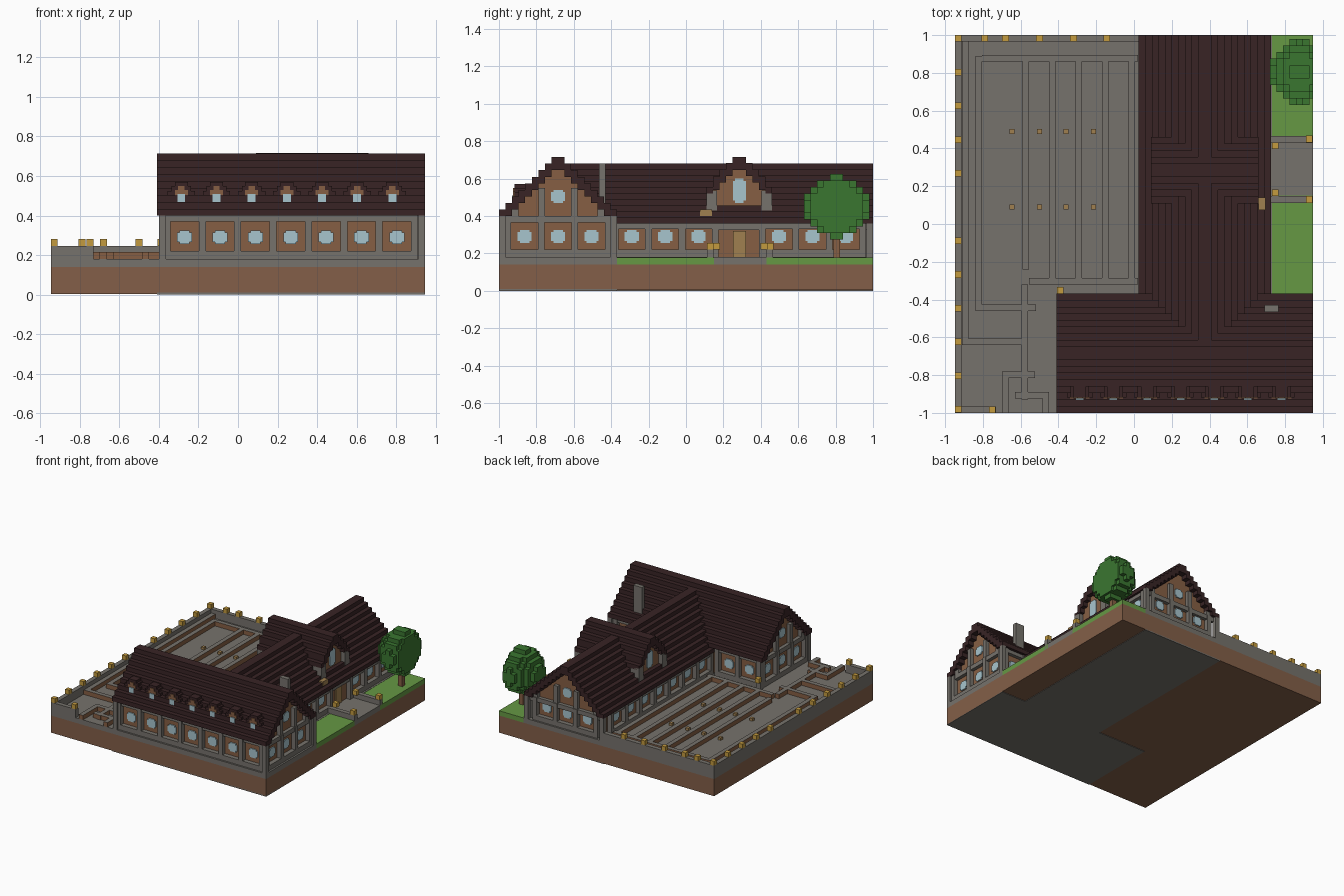
import bpy
import bmesh
import math

if "Cube" in bpy.data.objects:
    bpy.data.objects.remove(bpy.data.objects["Cube"], do_unlink=True)

V = 2 / 57          # block size
X, Y = 27 * V, 1.0  # half extents of the plot
GROUND, FLOOR, SILL = 0.14, 0.18, 0.22


def material(name, r, g, b):
    m = bpy.data.materials.new(name)
    m.use_nodes = True
    lin = [((c / 255 + 0.055) / 1.055) ** 2.4 for c in (r, g, b)] + [1]
    m.diffuse_color = lin
    m.node_tree.nodes["Principled BSDF"].inputs["Base Color"].default_value = lin
    return m


STONE = material("stone", 118, 114, 108)
ROOF = material("dark roof", 56, 36, 37)
WOOD = material("brown wood", 134, 95, 68)
EARTH = material("earth", 131, 95, 72)
GLASS = material("pale glass", 167, 197, 206)
GRASS = material("grass", 102, 152, 68)
LEAF = material("leaves", 58, 118, 48)
GOLD = material("lantern gold", 196, 155, 62)
DOOR = material("door tan", 160, 128, 80)


def boxes(name, mat, items, top=None):
    """One object made of boxes (x0, x1, y0, y1, z0, z1)."""
    bm = bmesh.new()
    for x0, x1, y0, y1, z0, z1 in items:
        vs = bmesh.ops.create_cube(bm, size=1)["verts"]
        for v in vs:
            v.co = (x0 + (x1 - x0) * (v.co.x + 0.5),
                    y0 + (y1 - y0) * (v.co.y + 0.5),
                    z0 + (z1 - z0) * (v.co.z + 0.5))
    bm.normal_update()
    if top:
        for f in bm.faces:
            f.material_index = int(f.normal.z > 0.5)
    me = bpy.data.meshes.new(name)
    bm.to_mesh(me)
    bm.free()
    me.materials.append(mat)
    if top:
        me.materials.append(top)
    ob = bpy.data.objects.new(name, me)
    bpy.context.collection.objects.link(ob)


def facing(axis, sign, plane):
    """Wall coordinates: u along the wall, d outward from the plane."""
    def put(u0, u1, d0, d1, z0, z1):
        a, b = sorted((plane + sign * d0, plane + sign * d1))
        return (a, b, u0, u1, z0, z1) if axis == "x" else (u0, u1, a, b, z0, z1)
    return put


def panes(put, u, z, w=0.075, h=0.07):
    """Window with clipped corners, built from two crossed plates."""
    c = 0.012
    return [put(u - w / 2, u + w / 2, 0, 0.008, z - h / 2 + c, z + h / 2 - c),
            put(u - w / 2 + c, u + w / 2 - c, 0, 0.008, z - h / 2, z + h / 2)]


def facade(name, put, centres, top, band):
    """Stone posts, sill and lintel around the wood panels, with windows."""
    pitch = 0.179
    lo, hi = min(centres) - pitch / 2, max(centres) + pitch / 2
    e = V / 2
    stone = [put(lo - e, hi + e, -0.01, V, FLOOR, SILL),
             put(lo - e, hi + e, -0.01, V * 0.8, band, top)]
    edges = {round(c + s * pitch / 2, 2): c + s * pitch / 2 for c in centres for s in (-1, 1)}
    stone += [put(u - e, u + e, -0.01, V, FLOOR, top) for u in edges.values()]
    boxes(name + "_frame", STONE, stone)
    boxes(name + "_windows", GLASS, [p for u in centres for p in panes(put, u, 0.29)])


def gable_roof(name, axis, mid, n, a0, a1, eave, step):
    """Stepped roof with n courses per side, running along the given axis."""
    items = []
    for i in range(n):
        z1 = eave + (i + 1) * step
        z0 = z1 - (1 if i == 0 else 2) * step
        for s in (-1, 1):
            b0, b1 = sorted((mid + s * (n - i) * V, mid + s * (n - i - 1) * V))
            items.append((a0, a1, b0, b1, z0, z1) if axis == "x" else (b0, b1, a0, a1, z0, z1))
    boxes(name, ROOF, items)


def gable_end(name, put, mid, n, eave, step, wide):
    """Stepped wood gable with posts, a beam and an upper window."""
    boxes(name + "_wall", WOOD,
          [put(mid - (n - i) * V + V, mid + (n - i) * V - V, -V, 0, eave - V, eave + i * step)
           for i in range(1, n - 1)])
    stone = [put(mid - wide, mid + wide, -0.01, V * 0.8, eave - V, eave)]
    for s in (-1, 1):
        for a, top in ((2, eave + 4.3 * step), (n - 3, eave + 2 * step)):
            u0, u1 = sorted((mid + s * a * V, mid + s * (a + 1) * V))
            stone.append(put(u0, u1, -0.01, V * 0.8, eave, top))
    boxes(name + "_posts", STONE, stone)
    boxes(name + "_window", GLASS, panes(put, mid, eave + 3 * step))


# Ground, foundation and paving
WX0, MX0, MX1, WY = -0.41, 0.02, 0.73, -1 + 18 * V
boxes("foundation", STONE, [(WX0, X, -Y, WY, 0, 0.01), (MX0, MX1, WY, Y, 0, 0.01)])
boxes("earth_base", EARTH, [(-X, X, -Y, Y, 0.004, GROUND)])
boxes("paving", STONE, [(-X, MX1, -Y, Y, GROUND, FLOOR), (MX1, X, -Y, WY, GROUND, FLOOR),
                        (MX1, X, 0.15, 0.43, GROUND, FLOOR)])
boxes("lawn", GRASS, [(MX1, X, WY, 0.15, GROUND, FLOOR - 0.002),
                      (MX1, X, 0.43, Y, GROUND, FLOOR - 0.002)])

# Courtyard wall with lanterns
WALL = 7 * V
boxes("courtyard_wall", STONE, [(-X, -X + V, -Y, Y, FLOOR, WALL),
                                (-X, MX0 + V, Y - V, Y, FLOOR, WALL),
                                (-X, -0.73, -Y, -Y + V, FLOOR, WALL)])


def cube(x, y, z):
    return (x - V / 2, x + V / 2, y - V / 2, y + V / 2, z, z + V)


side = -X + V / 2
back = Y - V / 2
lamps = [cube(side, back - k * 0.1785, WALL) for k in range(12) if k != 5]
lamps += [cube(x, back, WALL) for x in (-0.79, -0.68, -0.5, -0.32, -0.145)]
lamps += [cube(-0.75, -back, WALL), cube(-0.39, WY + V / 2, WALL)]
lamps += [cube(0.747, y, SILL) for y in (0.165, 0.415)]
lamps += [cube(0.927, y, SILL) for y in (0.13, 0.45)]
boxes("lanterns", GOLD, lamps)

# Raised courtyard kerbs: wood sides under stone tops
Z = FLOOR, FLOOR + V
kerbs = [(-0.91, -0.875, -0.64, 0.965, *Z), (-0.875, -0.59, -0.64, -0.605, *Z),
         (-0.84, -0.805, -0.46, 0.89, *Z), (-0.805, -0.52, -0.46, -0.425, *Z),
         (-0.805, MX0, 0.86, 0.895, *Z), (-0.555, MX0, -0.32, -0.285, *Z),
         (-0.595, -0.56, -0.93, -0.32, *Z), (-0.7, -0.525, -0.815, -0.78, *Z),
         (-0.7, -0.665, -1, -0.815, *Z), (-0.63, -0.45, -0.925, -0.89, *Z),
         (-0.485, -0.45, -1, -0.925, *Z)]
for k in range(5):
    x = -0.59 + k * 4 * V
    kerbs.append((x, x + V, -0.24 if k == 0 else -0.3, 0.86, *Z))
boxes("courtyard_kerbs", WOOD, kerbs, top=STONE)
boxes("ground_lamps", DOOR, [(x - 0.013, x + 0.013, y - 0.013, y + 0.013, FLOOR, FLOOR + 0.02)
                             for x in (-0.645, -0.5, -0.36, -0.215) for y in (0.09, 0.49)])

# Front wing
MY, ME = -1 + 9 * V, 0.375
I = 1.4 * V     # how far the walls sit behind the roof edge
EF, EM, SM = 0.399, 0.36, 0.032
boxes("front_wing_walls", WOOD, [(WX0 + I, X - I, -Y + I, WY - I, FLOOR, EF)])
gable_roof("front_wing_roof", "x", MY, 9, WX0, X, EF, V)
bays = [-0.27 + k * 0.179 for k in range(7)]
facade("front_side", facing("y", -1, -Y + I), bays, EF, 0.37)
facade("front_wing_court_side", facing("y", 1, WY - I), bays[:2], EF, 0.37)
facade("front_wing_lawn_side", facing("y", 1, WY - I), bays[6:], EF, 0.37)
for label, s, p in (("left", 1, X - I), ("right", -1, WX0 + I)):
    put = facing("x", s, p)
    facade(label + "_end", put, [MY - 0.179, MY, MY + 0.179], EF, 0.37)
    gable_end(label + "_gable", put, MY, 9, EF, V, 8 * V)
boxes("corner_posts", STONE, [(x, x + V, y, y + V, FLOOR, EF) for x in (WX0 + 0.01, X - V)
                              for y in (-Y, WY - V)])

# Row of small dormers on the front roof
wood, cap, glass = [], [], []
for k in range(7):
    x = -0.287 + k * 0.178
    for w, z0, z1 in ((0.052, 0.46, 0.505), (0.033, 0.505, 0.53), (0.016, 0.53, 0.55)):
        wood.append((x - w, x + w, -0.925, -0.83, z0, z1))
        cap.append((x - w - 0.017, x + w + 0.017, -0.918, -0.82, z0 + 0.01, z1 + 0.02))
    glass.append((x - 0.02, x + 0.02, -0.931, -0.92, 0.465, 0.51))
boxes("small_dormer_fronts", WOOD, wood)
boxes("small_dormer_roofs", ROOF, cap)
boxes("small_dormer_windows", GLASS, glass)

# Main wing
boxes("main_wing_walls", WOOD, [(MX0 + I, MX1 - I, WY - 0.1, Y - I, FLOOR, EM)])
gable_roof("main_wing_roof", "y", ME, 10, MY, Y, EM, SM)
ybays = [-0.29 + k * 0.179 for k in range(7)]
facade("main_court_side", facing("x", -1, MX0 + I), ybays, EM, 0.33)
lawn = facing("x", 1, MX1 - I)
facade("main_lawn_side_front", lawn, ybays[:3], EM, 0.33)
facade("main_lawn_side_back", lawn, ybays[4:] if len(ybays) > 7 else [0.497, 0.676, 0.855], EM, 0.33)
boxes("main_lintel", STONE, [lawn(0.15, 0.42, 0, V * 0.8, 0.325, EM)])
rear = facing("y", 1, Y - I)
facade("back_end", rear, [ME - 0.179, ME, ME + 0.179], EM, 0.33)
gable_end("back_gable", rear, ME, 10, EM, SM, 9 * V)
boxes("back_corner_posts", STONE, [(x, x + V, Y - V, Y, FLOOR, EM)
                                   for x in (MX0 + 0.005, MX1 - V - 0.005)])

# Entrance
boxes("front_door", DOOR, [lawn(0.25, 0.32, 0, 0.009, FLOOR, 0.32)])
boxes("path_walls", STONE, [(MX1 - V, X, y, y + V, GROUND, SILL) for y in (0.112, 0.43)])

# Cross dormer over the main wing
CY, CX0, CX1 = 0.285, 0.09, 0.66
roof, body = [], []
for i, top in enumerate((0.555, 0.61, 0.648, 0.683, 0.716)):
    w = (5 - i) * V
    for s in (-1, 1):
        a, b = sorted((CY + s * w, CY + s * (w - V)))
        roof.append((CX0, CX1, a, b, top - 2 * V * (0.5 if i == 0 else 1), top))
    if i < 4:
        body.append((CX0 + V, CX1 - V, CY - w + V, CY + w - V, 0.42, top - 0.01))
boxes("cross_dormer_roof", ROOF, roof)
boxes("cross_dormer_walls", WOOD, body)
posts, glass, eaves = [], [], []
for s, p in ((1, CX1 - V), (-1, CX0 + V)):
    put = facing("x", s, p)
    glass += panes(put, CY, 0.535, 0.07, 0.13)
    for t in (-1, 1):
        a, b = sorted((CY + t * 3.4 * V, CY + t * 5 * V))
        posts.append(put(a, b, -0.1, V, 0.43, 0.535))
    eaves.append(put(CY - 5 * V, CY + 5 * V, -0.06, V * 0.8, 0.4, 0.432))
boxes("cross_dormer_posts", STONE, posts)
boxes("cross_dormer_eaves", ROOF, eaves)
boxes("cross_dormer_windows", GLASS, glass)

# Chimney and roof lamp
boxes("chimney", STONE, [(0.69, 0.765, -0.465, -0.43, 0.4, 0.68)])
boxes("roof_lamp", DOOR, [(0.66, 0.695, 0.075, 0.14, 0.4, 0.435)])

# Tree of stacked block columns
leaves = []
TX, TY, TZ = 0.877, 0.805, 0.45
for i in range(-4, 3):
    for j in range(-5, 5):
        r = ((i * V) / 0.15) ** 2 + (((j + 0.5) * V) / 0.168) ** 2
        if r < 1:
            h = max(1, round(0.165 * math.sqrt(1 - r) / V)) * V
            x, y = TX + i * V, TY + (j + 0.5) * V
            leaves.append((x - V / 2, min(x + V / 2, X), y - V / 2, y + V / 2, TZ - h, TZ + h))
boxes("tree_leaves", LEAF, leaves)
boxes("tree_trunk", WOOD, [(TX - V / 2, TX + V / 2, TY - V / 2, TY + V / 2, FLOOR - 0.01, 0.37)])
